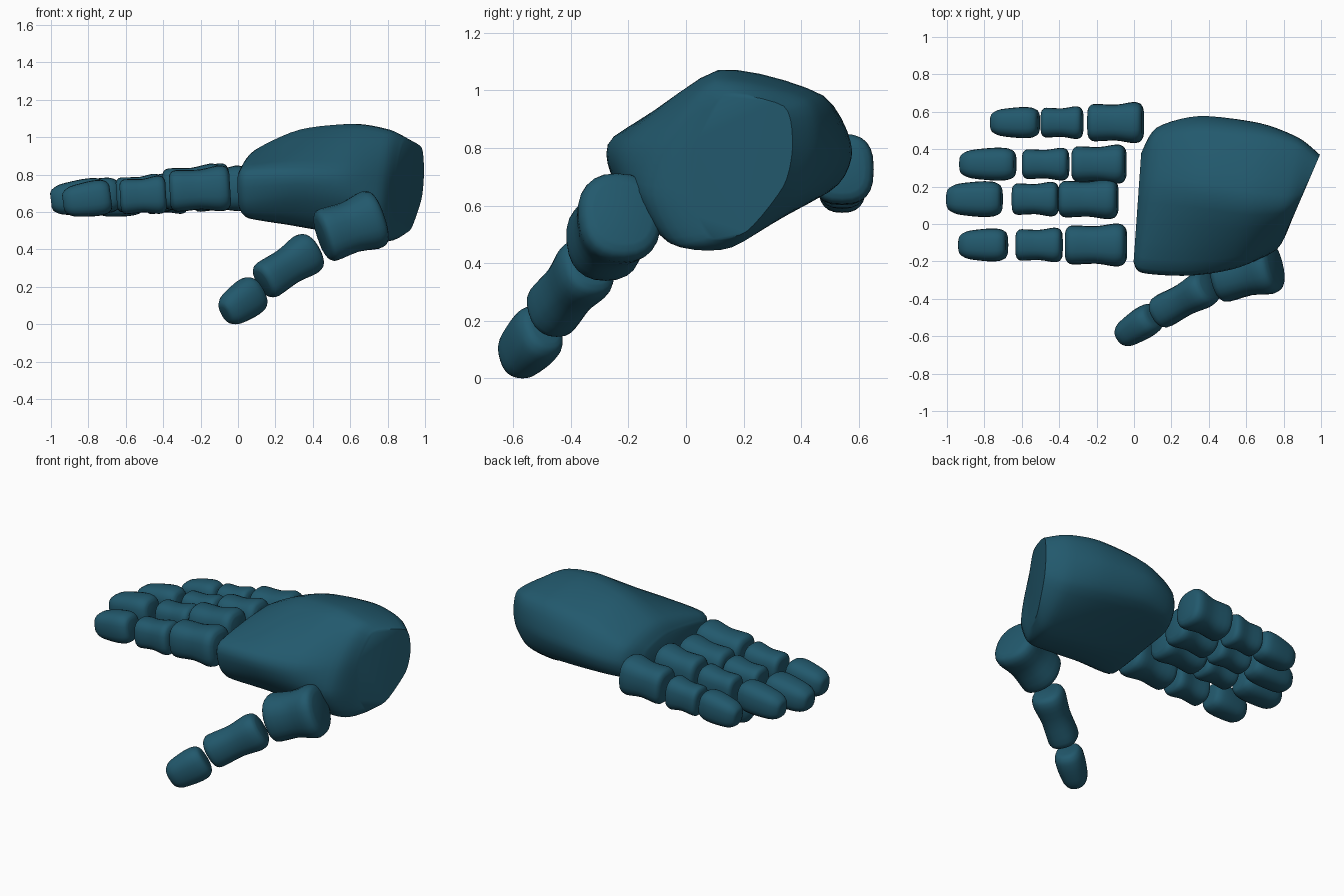
import bpy, bmesh, math
from mathutils import Vector

if "Cube" in bpy.data.objects:
    bpy.data.objects.remove(bpy.data.objects["Cube"])

teal = bpy.data.materials.new("deep_teal")
teal.diffuse_color = (0.016, 0.1, 0.153, 1)
teal.use_nodes = True
teal.node_tree.nodes["Principled BSDF"].inputs["Base Color"].default_value = teal.diffuse_color


def curve_through(pts, steps, closed, tension=0.42):
    """Points on a smooth curve that passes through every given point."""
    n, out = len(pts), []
    for i in range(n if closed else n - 1):
        if closed:
            p0, p1, p2, p3 = (pts[(i + k) % n] for k in (-1, 0, 1, 2))
        else:
            p0, p1, p2, p3 = (pts[min(max(i + k, 0), n - 1)] for k in (-1, 0, 1, 2))
        m1, m2 = (p2 - p0) * tension, (p3 - p1) * tension
        for s in range(steps):
            t = s / steps
            out.append(p1 * (2*t**3 - 3*t**2 + 1) + m1 * (t**3 - 2*t**2 + t)
                       + p2 * (3*t**2 - 2*t**3) + m2 * (t**3 - t**2))
    if not closed:
        out.append(pts[-1].copy())
    return out


def loft(name, rings, steps, angle=50):
    """Smooth skin over a row of closed rings, capped at both ends."""
    columns = [curve_through(col, steps, False) for col in zip(*rings)]
    rows = list(zip(*columns))
    bm = bmesh.new()
    grid = [[bm.verts.new(p) for p in row] for row in rows]
    n = len(grid[0])
    for a, b in zip(grid, grid[1:]):
        for i in range(n):
            j = (i + 1) % n
            bm.faces.new((a[i], a[j], b[j], b[i]))
    bm.faces.new(grid[0])
    bm.faces.new(grid[-1])
    bmesh.ops.recalc_face_normals(bm, faces=bm.faces)
    mesh = bpy.data.meshes.new(name)
    bm.to_mesh(mesh)
    bm.free()
    mesh.materials.append(teal)
    obj = bpy.data.objects.new(name, mesh)
    bpy.context.collection.objects.link(obj)
    bpy.ops.object.select_all(action='DESELECT')
    obj.select_set(True)
    bpy.context.view_layer.objects.active = obj
    bpy.ops.object.shade_smooth_by_angle(angle=math.radians(angle))
    return obj


# Palm: each section is x, slant of x along y, then (y, z) points from the
# front crease over the crest and the back edge to the underside
PALM = [
    (0.012, .07, (-.18, .80), (.15, .84), (.33, .80), (.38, .73), (.33, .65), (.10, .63), (-.12, .63), (-.19, .70)),
    (0.07, .10, (-.235, .83), (.18, .93), (.46, .86), (.515, .75), (.45, .64), (.12, .58), (-.15, .57), (-.24, .67)),
    (0.32, .05, (-.25, .84), (.16, 1.04), (.49, .95), (.577, .79), (.50, .65), (.12, .53), (-.12, .54), (-.25, .69)),
    (0.60, .13, (-.205, .83), (.11, 1.07), (.47, .985), (.54, .80), (.46, .63), (.14, .48), (-.09, .50), (-.215, .67)),
    (0.79, .19, (-.08, .82), (.10, 1.035), (.42, .97), (.462, .80), (.405, .63), (.16, .455), (-.04, .465), (-.135, .64)),
    (0.835, .43, (.03, .80), (.13, .98), (.34, .945), (.37, .81), (.34, .67), (.21, .51), (.08, .49), (.025, .62)),
]
rings = []
for x, slant, *section in PALM:
    ring = [Vector((x + slant * y, y, z)) for y, z in section]
    rings.append(curve_through(ring, 5, True, 0.36))
loft("palm", rings, 5, 58)

# Finger bone shapes: (position along the length, relative thickness)
KNUCKLE = [(0, .64), (.03, .8), (.12, .91), (.5, .87), (.82, 1), (.95, .92), (1, .7)]
TIP = [(0, .40), (.04, .62), (.2, .86), (.6, 1), (.84, .98), (.96, .82), (1, .6)]


def segment(name, start, end, width, height, shape, power=.75):
    """Rounded box-like piece from start to end with a changing thickness."""
    start, end = Vector(start), Vector(end)
    axis = (end - start).normalized()
    side = Vector((0, 0, 1)).cross(axis).normalized()
    up = axis.cross(side)
    rings = []
    for t, s in shape:
        ring = []
        for k in range(24):
            a = math.tau * k / 24
            c, d = math.cos(a), math.sin(a)
            u = math.copysign(abs(c) ** power, c) * width / 2
            v = math.copysign(abs(d) ** power, d) * height / 2
            ring.append(start.lerp(end, t) + side * u * s + up * v * s)
        rings.append(ring)
    loft(name, rings, 3, 60)


# Four fingers: y, z shift, then (outer x, inner x, width) for three pieces
FINGERS = {
    "index": (-.112, 0, (-.935, -.68, .175), (-.63, -.385, .185), (-.365, -.042, .23)),
    "middle": (.133, .01, (-1.0, -.708, .19), (-.65, -.405, .185), (-.40, -.088, .215)),
    "ring": (.32, .012, (-.93, -.635, .175), (-.595, -.35, .175), (-.33, -.045, .21)),
    "little": (.542, 0, (-.765, -.51, .165), (-.495, -.275, .175), (-.245, .048, .22)),
}
PIECES = [("tip", .65, .685, .19, TIP), ("middle_piece", .68, .695, .205, KNUCKLE),
          ("base_piece", .71, .73, .245, KNUCKLE)]
for finger, (y, dz, *parts) in FINGERS.items():
    for (x0, x1, width), (piece, z0, z1, height, shape) in zip(parts, PIECES):
        segment(f"{finger}_finger_{piece}", (x0, y, z0 + dz), (x1, y, z1 + dz),
                width, height, shape)

# Thumb, reaching forward and down
segment("thumb_tip", (-.07, -.605, .055), (.11, -.49, .18), .17, .21, TIP, .85)
segment("thumb_middle_piece", (.13, -.48, .22), (.405, -.33, .40), .20, .23, KNUCKLE, .85)
segment("thumb_base_piece", (.445, -.295, .465), (.76, -.22, .575), .29, .32, KNUCKLE, .85)
